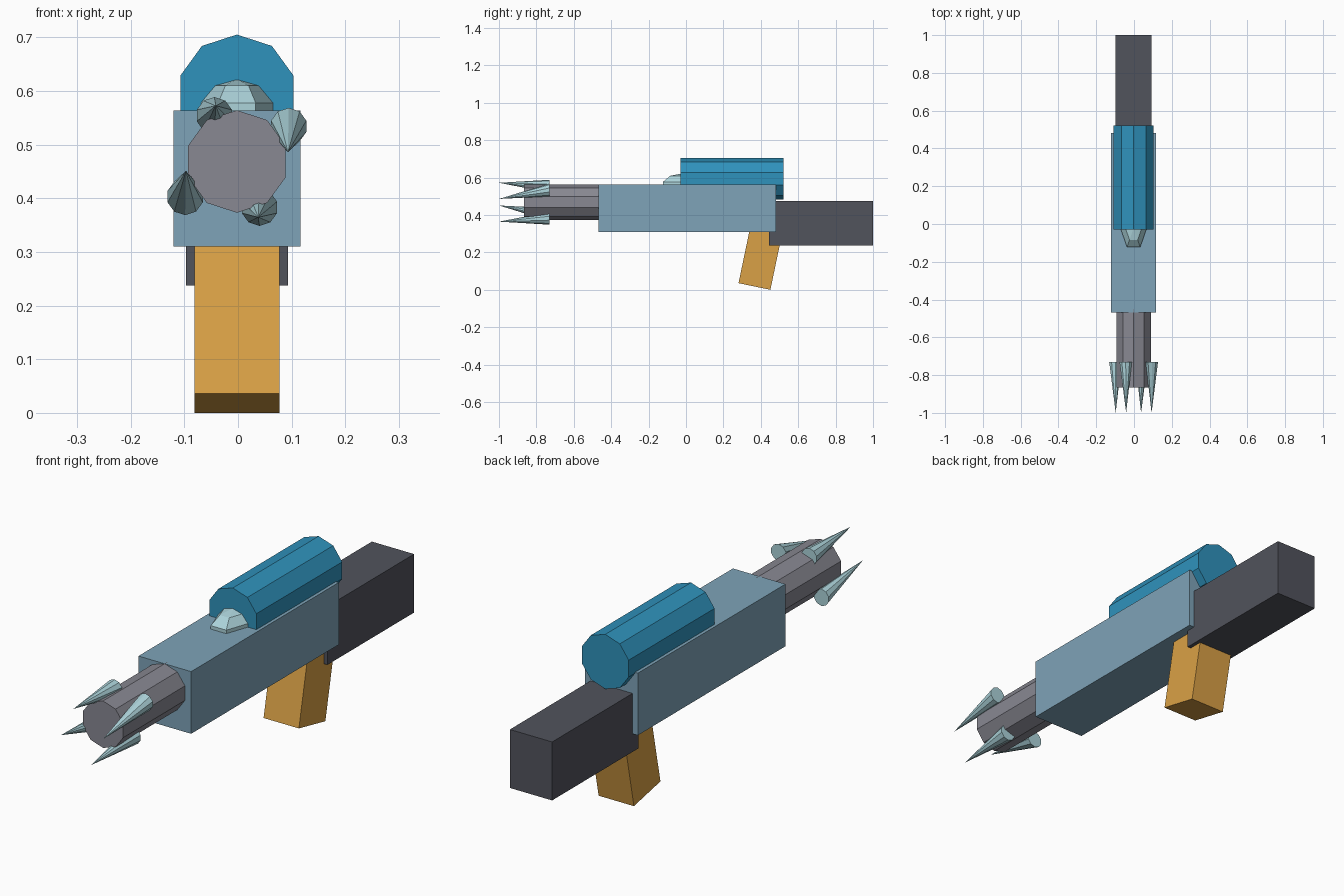
import bpy, bmesh, math
from mathutils import Matrix, Vector

if "Cube" in bpy.data.objects:
    bpy.data.objects.remove(bpy.data.objects["Cube"])


def material(name, r, g, b):
    m = bpy.data.materials.new(name)
    lin = [((c / 255 + 0.055) / 1.055) ** 2.4 for c in (r, g, b)]
    m.diffuse_color = (*lin, 1)
    m.use_nodes = True
    m.node_tree.nodes["Principled BSDF"].inputs["Base Color"].default_value = m.diffuse_color
    return m


STEEL_BLUE = material("steel blue", 126, 163, 184)
TANK_BLUE = material("bright blue", 47, 146, 188)
BARREL_GREY = material("warm grey", 136, 136, 146)
STOCK_GREY = material("dark grey", 81, 83, 92)
GRIP_OCHRE = material("ochre", 218, 161, 70)
PALE_STEEL = material("pale steel", 172, 211, 218)


def finish(name, bm, mat):
    bmesh.ops.recalc_face_normals(bm, faces=bm.faces)
    mesh = bpy.data.meshes.new(name)
    bm.to_mesh(mesh)
    bm.free()
    mesh.materials.append(mat)
    obj = bpy.data.objects.new(name, mesh)
    bpy.context.collection.objects.link(obj)
    return obj


def box(name, mat, centre, size, tilt=0):
    bm = bmesh.new()
    bmesh.ops.create_cube(bm, size=1, matrix=Matrix.Translation(centre)
                          @ Matrix.Rotation(tilt, 4, 'X') @ Matrix.Diagonal((*size, 1)))
    return finish(name, bm, mat)


def loft(name, mat, x, z, radius, y0, y1, sides=10, tip=None):
    """Prism along y with a vertex on top, or a spike when a tip point is given."""
    bm = bmesh.new()
    angles = [math.pi / 2 + 2 * math.pi * i / sides for i in range(sides)]

    def ring(y):
        return [bm.verts.new((x + radius * math.cos(a), y, z + radius * math.sin(a)))
                for a in angles]
    back = ring(y1)
    bm.faces.new(back)
    if tip:
        apex = bm.verts.new(tip)
        for i in range(sides):
            bm.faces.new((back[i], back[(i + 1) % sides], apex))
    else:
        front = ring(y0)
        bm.faces.new(front)
        for i in range(sides):
            j = (i + 1) % sides
            bm.faces.new((back[i], back[j], front[j], front[i]))
    return finish(name, bm, mat)


# Main body and shoulder stock
box("body", STEEL_BLUE, (-0.002, 0.007, 0.437), (0.237, 0.95, 0.253))
box("stock", STOCK_GREY, (-0.002, 0.721, 0.356), (0.19, 0.557, 0.238))

# Leaning grip: starts at the middle of its lower end and runs up into the body
lean = math.radians(11.8)
axis = Vector((0, math.sin(lean), math.cos(lean)))
length = 0.36
box("grip", GRIP_OCHRE, Vector((-0.002, 0.366, 0.018)) + axis * length / 2,
    (0.159, 0.174, length), -lean)

# Ten-sided tank and barrel
loft("tank", TANK_BLUE, -0.002, 0.594, 0.111, -0.03, 0.522)
loft("barrel", BARREL_GREY, -0.002, 0.4685, 0.0955, -0.865, -0.45)

# Low-poly dome in front of the tank
bm = bmesh.new()
bmesh.ops.create_uvsphere(bm, u_segments=6, v_segments=5, radius=1,
                          matrix=Matrix.Translation((-0.002, -0.022, 0.558))
                          @ Matrix.Diagonal((0.0735, 0.122, 0.064, 1))
                          @ Matrix.Rotation(math.pi / 2, 4, 'Z'))
finish("sight_dome", bm, PALE_STEEL)

# Four spikes around the muzzle: two pairs, each turned half way round the barrel
spikes = [((0.0965, 0.0655), (0.095, 0.0175)), ((-0.042, 0.0855), (-0.0395, 0.104))]
for n, (base, tip) in enumerate(spikes):
    for s in (1, -1):
        loft(f"spike_{2 * n + (s < 0) + 1}", PALE_STEEL,
             -0.002 + s * base[0], 0.4685 + s * base[1], 0.0345, 0, -0.73,
             tip=(-0.002 + s * tip[0], -1.0, 0.4685 + s * tip[1]))
